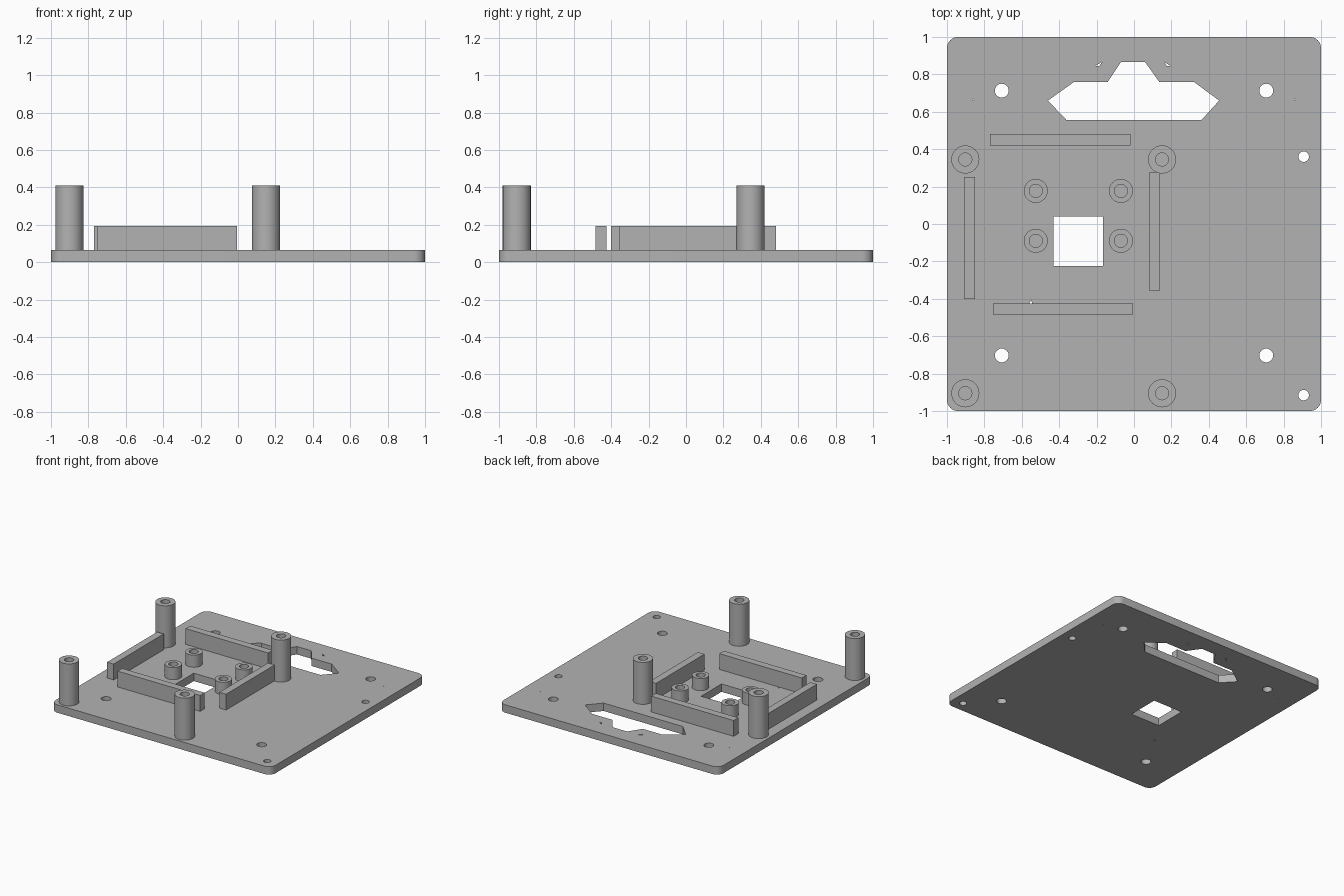
import bpy
from math import cos, sin, pi, radians

cube = bpy.data.objects.get("Cube")
if cube:
    bpy.data.objects.remove(cube, do_unlink=True)

grey = bpy.data.materials.new("plain grey")
grey.use_nodes = True
colour = (0.45, 0.45, 0.45, 1)
grey.diffuse_color = colour
grey.node_tree.nodes["Principled BSDF"].inputs["Base Color"].default_value = colour


def circle(x, y, r, n=32):
    return [(x + r * cos(2 * pi * i / n), y + r * sin(2 * pi * i / n)) for i in range(n)]


def rect(x0, x1, y0, y1):
    return [(x0, y0), (x1, y0), (x1, y1), (x0, y1)]


def rounded_square(half, r, steps=8):
    pts = []
    for k, (sx, sy) in enumerate([(1, 1), (-1, 1), (-1, -1), (1, -1)]):
        for i in range(steps + 1):
            a = (k + i / steps) * pi / 2
            pts.append((sx * (half - r) + r * cos(a), sy * (half - r) + r * sin(a)))
    return pts


def extrude(name, outlines, z0, z1):
    """Solid from a filled outline; inner outlines become holes."""
    curve = bpy.data.curves.new(name + "_profile", "CURVE")
    curve.dimensions = "2D"
    curve.fill_mode = "BOTH"
    curve.extrude = (z1 - z0) / 2
    for pts in outlines:
        s = curve.splines.new("POLY")
        s.points.add(len(pts) - 1)
        for p, (x, y) in zip(s.points, pts):
            p.co = (x, y, 0, 1)
        s.use_cyclic_u = True
    ob = bpy.data.objects.new(name, curve)
    bpy.context.collection.objects.link(ob)
    ob.location.z = (z0 + z1) / 2
    bpy.ops.object.select_all(action="DESELECT")
    ob.select_set(True)
    bpy.context.view_layer.objects.active = ob
    bpy.ops.object.convert(target="MESH")
    ob = bpy.context.object
    ob.name = name
    # weld caps to sides
    bpy.ops.object.mode_set(mode="EDIT")
    bpy.ops.mesh.select_all(action="SELECT")
    bpy.ops.mesh.remove_doubles(threshold=0.0001)
    bpy.ops.mesh.normals_make_consistent(inside=False)
    bpy.ops.object.mode_set(mode="OBJECT")
    ob.data.materials.clear()
    ob.data.materials.append(grey)
    bpy.ops.object.shade_smooth_by_angle(angle=radians(30))
    return ob


TOP = 0.065

# Base plate with all openings
connector = [(-0.46, 0.66), (-0.32, 0.76), (-0.14, 0.76), (-0.07, 0.865), (0.06, 0.865),
             (0.135, 0.76), (0.32, 0.76), (0.455, 0.66), (0.36, 0.555), (-0.36, 0.555)]
openings = [connector, rect(-0.43, -0.165, -0.225, 0.04)]
openings += [circle(x, y, 0.037) for x in (-0.707, 0.707) for y in (-0.703, 0.713)]
openings += [circle(0.907, y, 0.028) for y in (-0.915, 0.36)]
for s in (-1, 1):
    openings.append([(s * 0.2 - 0.005, 0.845), (s * 0.165 - 0.005, 0.868), (s * 0.18 - 0.005, 0.845)])
    openings.append(circle(s * 0.86, 0.665, 0.004, 6))
openings.append([(-0.56, -0.424), (-0.546, -0.424), (-0.548, -0.403)])
extrude("base_plate", [rounded_square(1, 0.06)] + openings, 0, TOP)

# Retaining walls around the square opening
walls = {
    "back_wall": (-0.77, -0.02, 0.42, 0.48),
    "front_wall": (-0.755, -0.005, -0.485, -0.425),
    "right_wall": (-0.91, -0.85, -0.4, 0.25),
    "left_wall": (0.08, 0.14, -0.355, 0.275),
}
for name, box in walls.items():
    extrude(name, [rect(*box)], TOP, 0.195)


# Hollow standoffs, tall outside and short inside
def standoffs(name, xs, ys, r, top):
    for side, x in zip(("right", "left"), xs):
        for end, y in zip(("front", "back"), ys):
            extrude(f"{name}_{end}_{side}", [circle(x, y, r), circle(x, y, 0.035)], TOP, top)


standoffs("tall_post", (-0.902, 0.15), (-0.905, 0.345), 0.075, 0.41)
standoffs("short_post", (-0.525, -0.07), (-0.09, 0.177), 0.064, 0.165)
